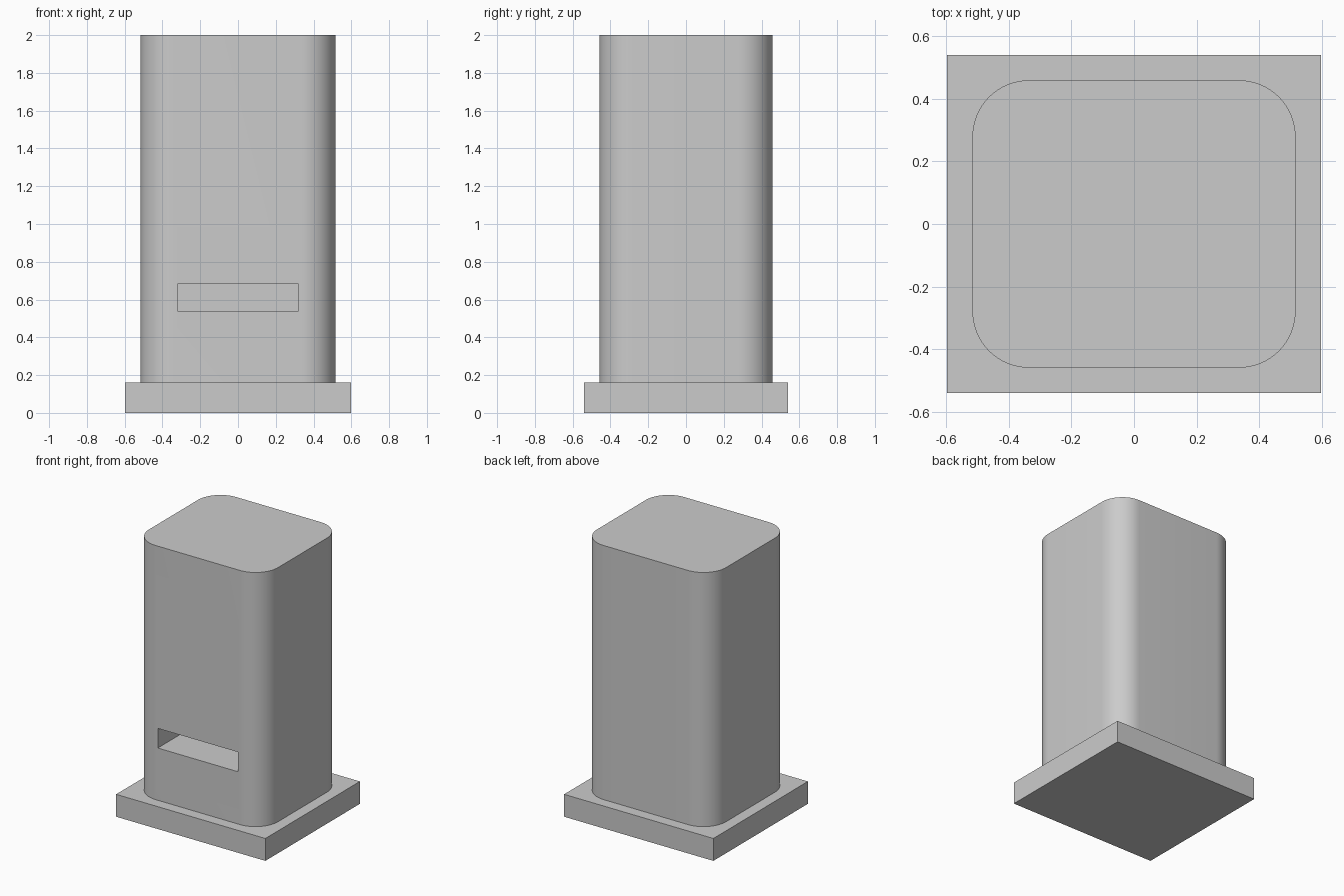
import bpy
import bmesh

default_cube = bpy.data.objects.get("Cube")
if default_cube:
    bpy.data.objects.remove(default_cube, do_unlink=True)

# Single plain grey
grey = bpy.data.materials.new("plain grey")
grey.use_nodes = True
colour = (0.6, 0.6, 0.6, 1)
grey.diffuse_color = colour
grey.node_tree.nodes["Principled BSDF"].inputs["Base Color"].default_value = colour


def box(name, low, high, corner_radius=0):
    """Box between two corners, optionally with rounded upright edges."""
    bm = bmesh.new()
    bmesh.ops.create_cube(bm, size=1)
    for v in bm.verts:
        v.co = [h if c > 0 else l for c, l, h in zip(v.co, low, high)]
    if corner_radius:
        upright = [e for e in bm.edges
                   if abs(e.verts[0].co.z - e.verts[1].co.z) > 0.01]
        bmesh.ops.bevel(bm, geom=upright, offset=corner_radius,
                        segments=16, profile=0.5, affect='EDGES')
    mesh = bpy.data.meshes.new(name)
    bm.to_mesh(mesh)
    bm.free()
    mesh.materials.append(grey)
    obj = bpy.data.objects.new(name, mesh)
    bpy.context.collection.objects.link(obj)
    return obj


# Square-edged plinth and rounded column
box("base_plate", (-0.597, -0.54, 0), (0.597, 0.54, 0.162))
body = box("body", (-0.516, -0.459, 0.162), (0.516, 0.459, 2), 0.18)

# Deep slot in the front
cutter = box("slot_cutter", (-0.32, -0.6, 0.54), (0.32, 0, 0.682))
cutter.hide_render = True
slot = body.modifiers.new("front_slot", 'BOOLEAN')
slot.operation = 'DIFFERENCE'
slot.solver = 'EXACT'
slot.object = cutter

bpy.ops.object.select_all(action='DESELECT')
body.select_set(True)
bpy.context.view_layer.objects.active = body
bpy.ops.object.modifier_apply(modifier=slot.name)
bpy.data.objects.remove(cutter, do_unlink=True)
bpy.ops.object.shade_smooth_by_angle()
